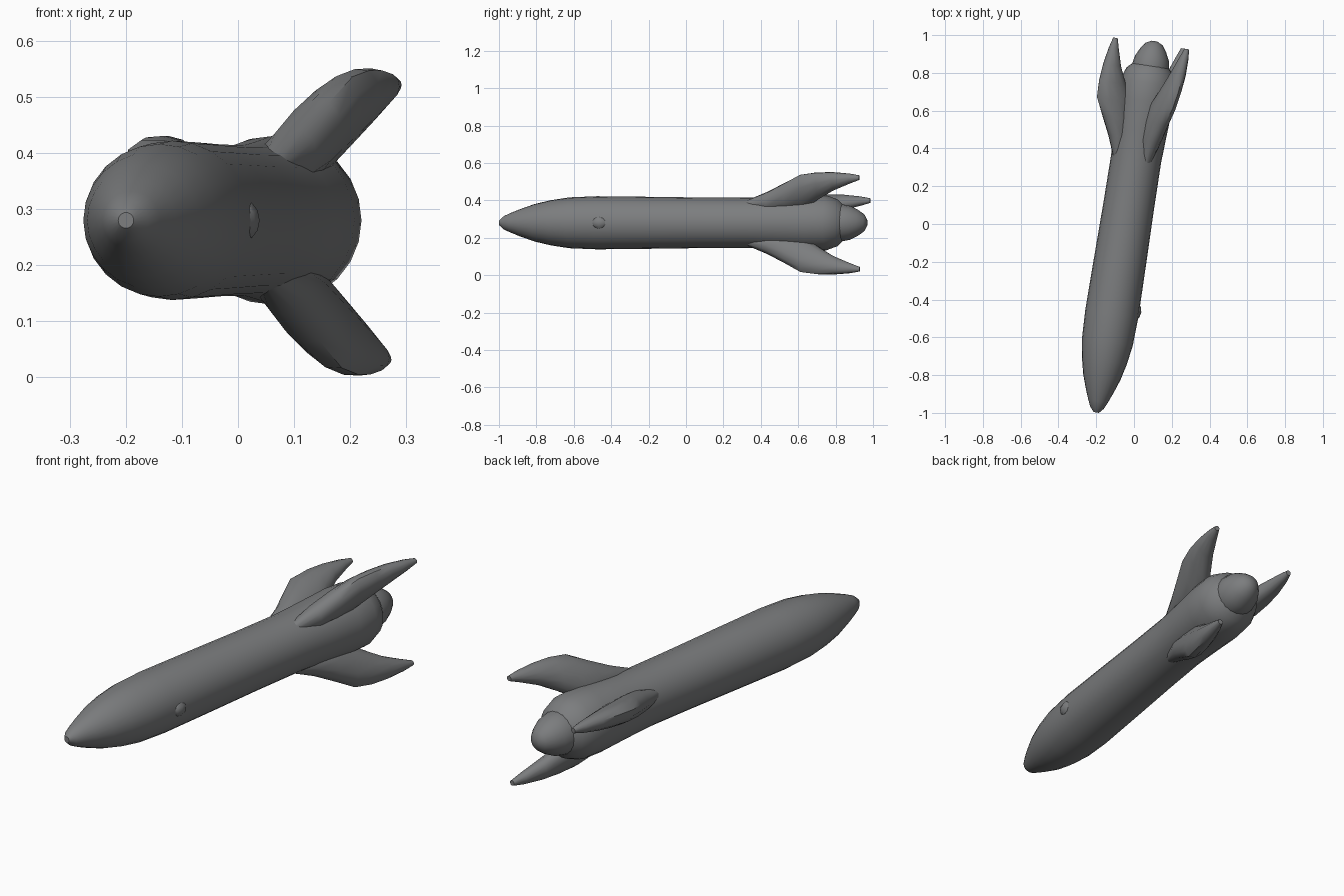
import bpy, bmesh, math
from mathutils import Matrix, Vector

if "Cube" in bpy.data.objects:
    bpy.data.objects.remove(bpy.data.objects["Cube"])

# Whole rocket is built along local y, then yawed and lifted into place
YAW = math.atan(0.157)
PLACE = Matrix.Translation((-0.043, 0, 0.28)) @ Matrix.Rotation(-YAW, 4, 'Z')

hull_grey = bpy.data.materials.new("hull_grey")
hull_grey.diffuse_color = (0.2, 0.205, 0.21, 1)
hull_grey.use_nodes = True
hull_grey.node_tree.nodes["Principled BSDF"].inputs["Base Color"].default_value = hull_grey.diffuse_color


def loft(name, sections, sides, spin=0.0, smooth=30, lean=0.0):
    """Skin ellipses (y, centre offset, half width, half thickness) along y."""
    bm = bmesh.new()
    turn = Matrix.Rotation(-spin, 4, 'Y')
    rings = []
    for y, c, a, b in sections:
        ring = []
        shift = Vector((lean * max(0, y - 0.62) / 0.34, 0, 0))
        for i in range(sides):
            t = 2 * math.pi * i / sides
            p = turn @ Vector((c + a * math.cos(t), y, b * math.sin(t)))
            ring.append(bm.verts.new(PLACE @ (p + shift)))
        rings.append(ring)
    for r0, r1 in zip(rings, rings[1:]):
        for i in range(sides):
            j = (i + 1) % sides
            bm.faces.new((r0[i], r0[j], r1[j], r1[i]))
    bm.faces.new(rings[0])
    bm.faces.new(rings[-1])
    bmesh.ops.recalc_face_normals(bm, faces=bm.faces)
    mesh = bpy.data.meshes.new(name)
    bm.to_mesh(mesh)
    bm.free()
    mesh.materials.append(hull_grey)
    ob = bpy.data.objects.new(name, mesh)
    bpy.context.collection.objects.link(ob)
    bpy.ops.object.select_all(action='DESELECT')
    ob.select_set(True)
    bpy.context.view_layer.objects.active = ob
    bpy.ops.object.shade_smooth_by_angle(angle=math.radians(smooth))
    return ob


# Fuselage: blunt nose, long tube, slightly flared tail
profile = [(-1.01, 0.014), (-0.985, 0.036), (-0.95, 0.052), (-0.9, 0.072), (-0.82, 0.1),
           (-0.73, 0.121), (-0.63, 0.136), (-0.48, 0.142), (-0.2, 0.139),
           (0.1, 0.135), (0.35, 0.134), (0.5, 0.141), (0.66, 0.15),
           (0.76, 0.147), (0.82, 0.125), (0.85, 0.095)]
loft("fuselage", [(y, 0, r, r) for y, r in profile], 24)

# Rounded engine at the tail
engine = [(0.76, 0.095), (0.84, 0.1), (0.89, 0.09), (0.93, 0.07), (0.965, 0.045), (0.98, 0.015)]
loft("engine", [(y, 0, r, r) for y, r in engine], 20)

# Three thick swept fins: (y, inner radius, outer radius, thickness)
fin = [(0.33, 0.08, 0.135, 0.05), (0.45, 0.07, 0.19, 0.1), (0.55, 0.07, 0.25, 0.11),
       (0.64, 0.08, 0.305, 0.105), (0.73, 0.15, 0.318, 0.095), (0.82, 0.21, 0.318, 0.078),
       (0.91, 0.252, 0.31, 0.05), (0.965, 0.275, 0.3, 0.025)]
for name, angle, k in (("upper_right_fin", 60, 0.97), ("lower_right_fin", -64, 0.96),
                       ("left_fin", 154, 0.94)):
    loft(name, [(y, k * (i + o) / 2, k * (o - i) / 2, t / 2) for y, i, o, t in fin],
         12, math.radians(angle), 40, lean=0.035)

# Small blister on the right flank
blister = [(-0.495, 0.008), (-0.475, 0.028), (-0.45, 0.035), (-0.425, 0.028), (-0.405, 0.008)]
loft("side_blister", [(y, 0.127, r * 0.75, r) for y, r in blister], 12)
